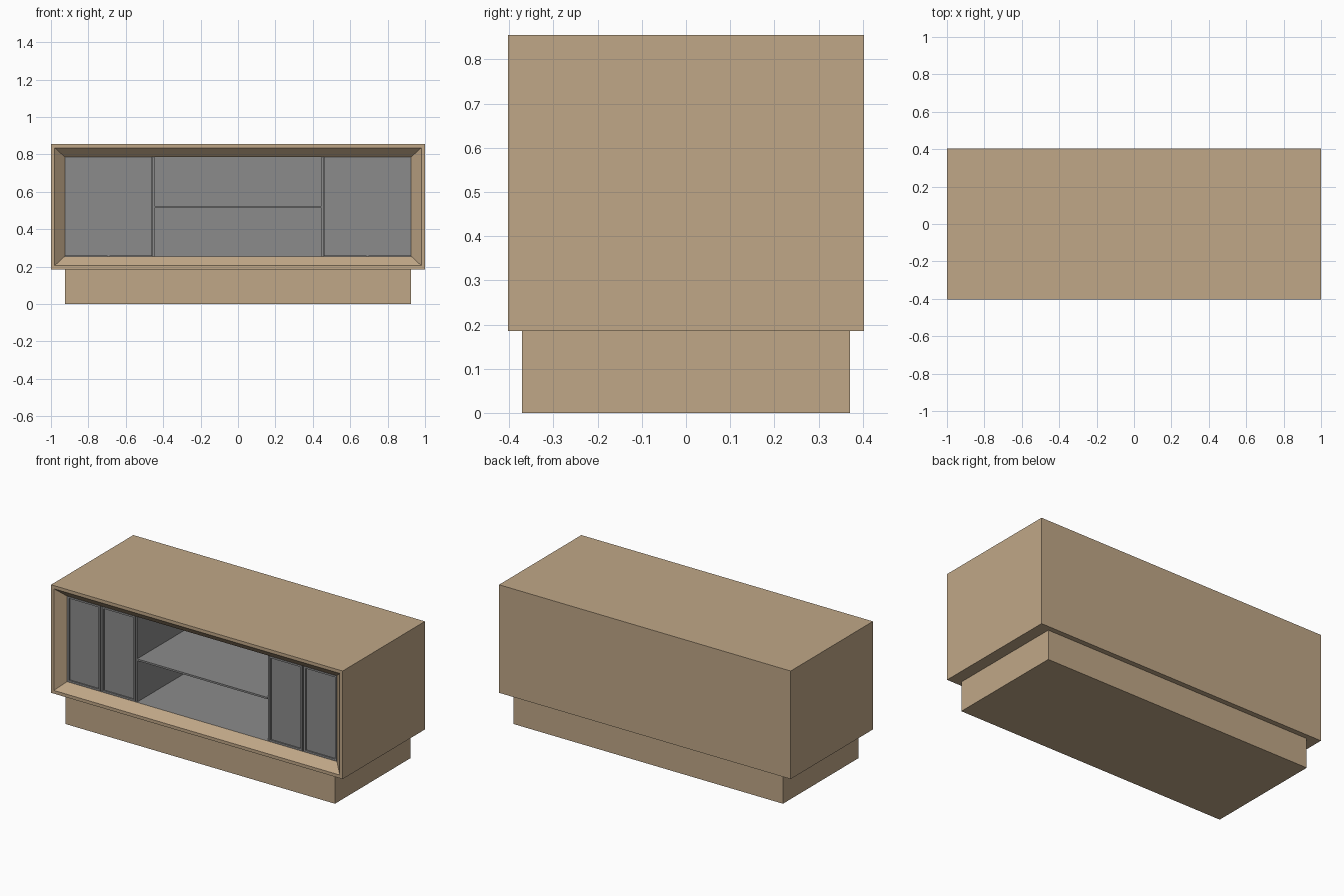
import bpy, bmesh

if "Cube" in bpy.data.objects:
    bpy.data.objects.remove(bpy.data.objects["Cube"])


def material(name, rgb):
    m = bpy.data.materials.new(name)
    m.diffuse_color = (*rgb, 1)
    m.use_nodes = True
    m.node_tree.nodes["Principled BSDF"].inputs["Base Color"].default_value = m.diffuse_color
    return m


WOOD = material("tan wood", (0.53, 0.39, 0.245))
GREY = material("grey panel", (0.26, 0.26, 0.26))


def finish(name, bm, *mats):
    bmesh.ops.recalc_face_normals(bm, faces=bm.faces)
    me = bpy.data.meshes.new(name)
    bm.to_mesh(me)
    bm.free()
    ob = bpy.data.objects.new(name, me)
    for m in mats:
        me.materials.append(m)
    bpy.context.collection.objects.link(ob)
    return ob


def rings(name, loops, mats, grey_from=99):
    """Skin rectangles (x0, x1, z0, z1, y) in order and cap both ends."""
    bm = bmesh.new()
    vs = [[bm.verts.new(p) for p in ((x0, y, z0), (x1, y, z0), (x1, y, z1), (x0, y, z1))]
          for x0, x1, z0, z1, y in loops]
    bm.faces.new(vs[0])
    for k in range(len(vs) - 1):
        a, b = vs[k], vs[k + 1]
        for i in range(4):
            j = (i + 1) % 4
            f = bm.faces.new((a[i], a[j], b[j], b[i]))
            f.material_index = int(k >= grey_from)
    end = bm.faces.new(vs[-1])
    end.material_index = int(len(vs) > grey_from)
    return finish(name, bm, *mats)


def box(name, x0, x1, y0, y1, z0, z1, mat):
    return rings(name, [(x0, x1, z0, z1, y1), (x0, x1, z0, z1, y0)], [mat])


Z0, Z1, FRONT, BACK = 0.255, 0.786, -0.353, 0.36

# plinth
box("plinth", -0.925, 0.925, -0.371, 0.371, 0, 0.185, WOOD)

# cabinet shell: thin front rim, sloped surround, grey hollow inside
rings("cabinet_shell", [
    (-1, 1, 0.185, 0.855, 0.403),
    (-1, 1, 0.185, 0.855, -0.403),
    (-0.98, 0.98, 0.205, 0.835, -0.403),
    (-0.926, 0.926, Z0, Z1, FRONT),
    (-0.926, 0.926, Z0, Z1, BACK)], [WOOD, GREY], grey_from=3)

# doors with sunken panels, and the upright partitions beside them
for side, s in (("left", -1), ("right", 1)):
    for label, a, b in (("inner", 0.459, 0.687), ("outer", 0.698, 0.924)):
        x0, x1 = sorted((s * a, s * b))
        t = 0.012
        inner = (x0 + t, x1 - t, Z0 + t, Z1 - t)
        rings(f"{side}_{label}_door", [
            (x0, x1, Z0 + 0.001, Z1 - 0.001, FRONT + 0.02),
            (x0, x1, Z0 + 0.001, Z1 - 0.001, FRONT),
            (*inner, FRONT),
            (*inner, FRONT + 0.008)], [GREY])
    for label, a, b in (("shelf", 0.447, 0.457), ("door", 0.687, 0.698)):
        x0, x1 = sorted((s * a, s * b))
        box(f"{side}_{label}_partition", x0, x1, FRONT + 0.008, BACK, Z0, Z1, GREY)

# middle shelf
box("middle_shelf", -0.447, 0.447, FRONT + 0.003, BACK, 0.512, 0.523, GREY)
